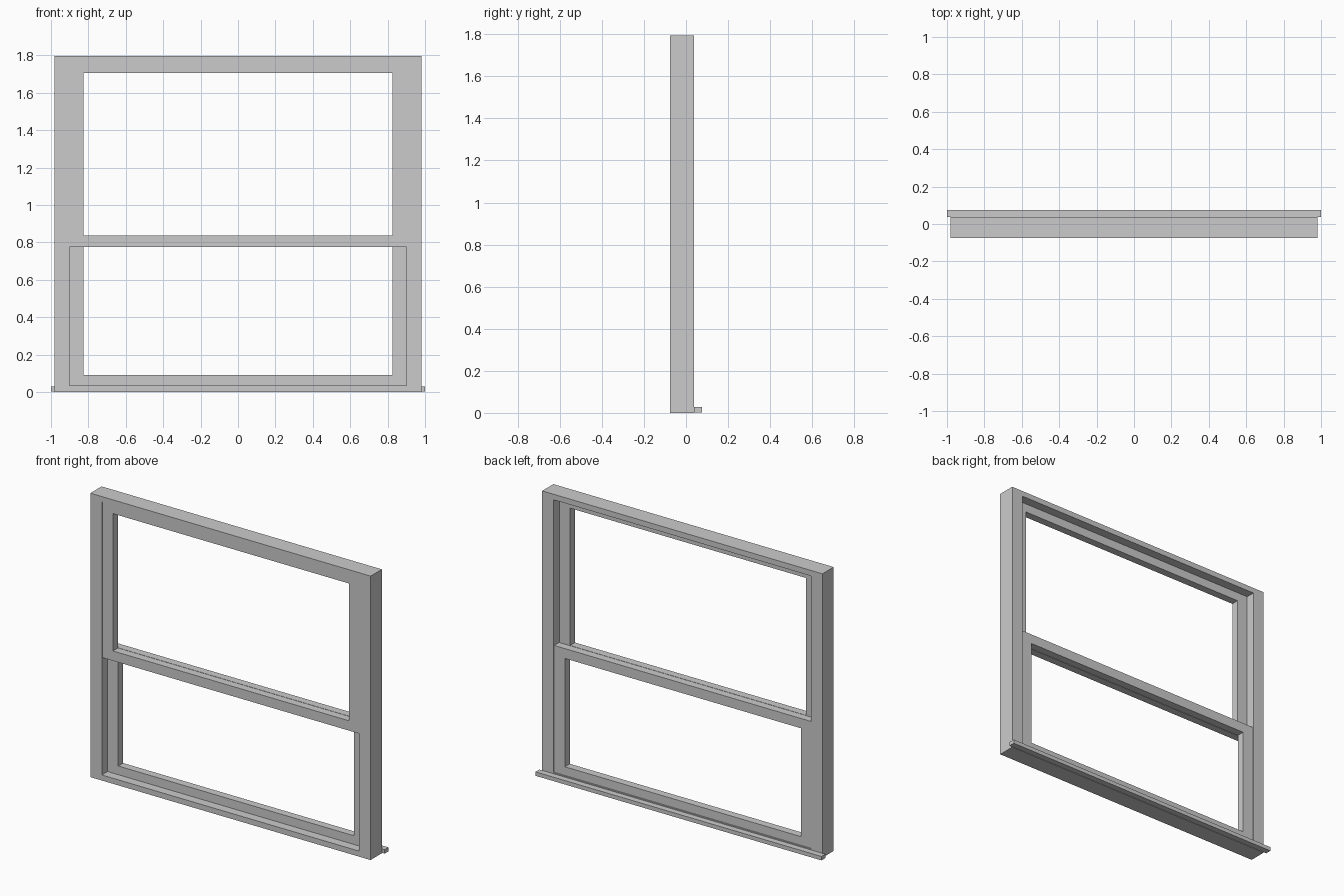
import bpy
import bmesh

if "Cube" in bpy.data.objects:
    bpy.data.objects.remove(bpy.data.objects["Cube"])


def rect_ring(name, half_w, z0, z1, side, bottom, top, y0, y1):
    """Rectangular frame profile with one opening, extruded from y0 to y1."""
    outer = [(-half_w, z0), (half_w, z0), (half_w, z1), (-half_w, z1)]
    iw = half_w - side
    inner = [(-iw, z0 + bottom), (iw, z0 + bottom), (iw, z1 - top), (-iw, z1 - top)]
    bm = bmesh.new()
    fo, fi, bo, bi = [[bm.verts.new((x, y, z)) for x, z in loop]
                      for y in (y0, y1) for loop in (outer, inner)]
    for i in range(4):
        j = (i + 1) % 4
        for a, b in ((fo, fi), (bi, bo), (bo, fo), (fi, bi)):
            bm.faces.new((a[i], a[j], b[j], b[i]))
    return finish(name, bm)


def box(name, x0, x1, y0, y1, z0, z1):
    bm = bmesh.new()
    bmesh.ops.create_cube(bm, size=1)
    for v in bm.verts:
        v.co = ((x0 + x1) / 2 + v.co.x * (x1 - x0),
                (y0 + y1) / 2 + v.co.y * (y1 - y0),
                (z0 + z1) / 2 + v.co.z * (z1 - z0))
    return finish(name, bm)


def finish(name, bm):
    bmesh.ops.recalc_face_normals(bm, faces=bm.faces[:])
    mesh = bpy.data.meshes.new(name)
    bm.to_mesh(mesh)
    bm.free()
    obj = bpy.data.objects.new(name, mesh)
    bpy.context.collection.objects.link(obj)
    return obj


# Outer frame: jambs, head and bottom rail
rect_ring("window_frame", 0.98, 0.0, 1.795, 0.08, 0.035, 0.035, -0.075, 0.037)

# Upper sash sits in the front track, lower sash in the back track
rect_ring("upper_sash", 0.90, 0.775, 1.76, 0.075, 0.062, 0.055, -0.070, -0.021)
rect_ring("lower_sash", 0.90, 0.035, 0.837, 0.075, 0.055, 0.062, -0.018, 0.031)

# Sill strip projecting behind the frame, slightly wider than it
box("window_sill", -1.0, 1.0, 0.037, 0.075, 0.003, 0.028)
